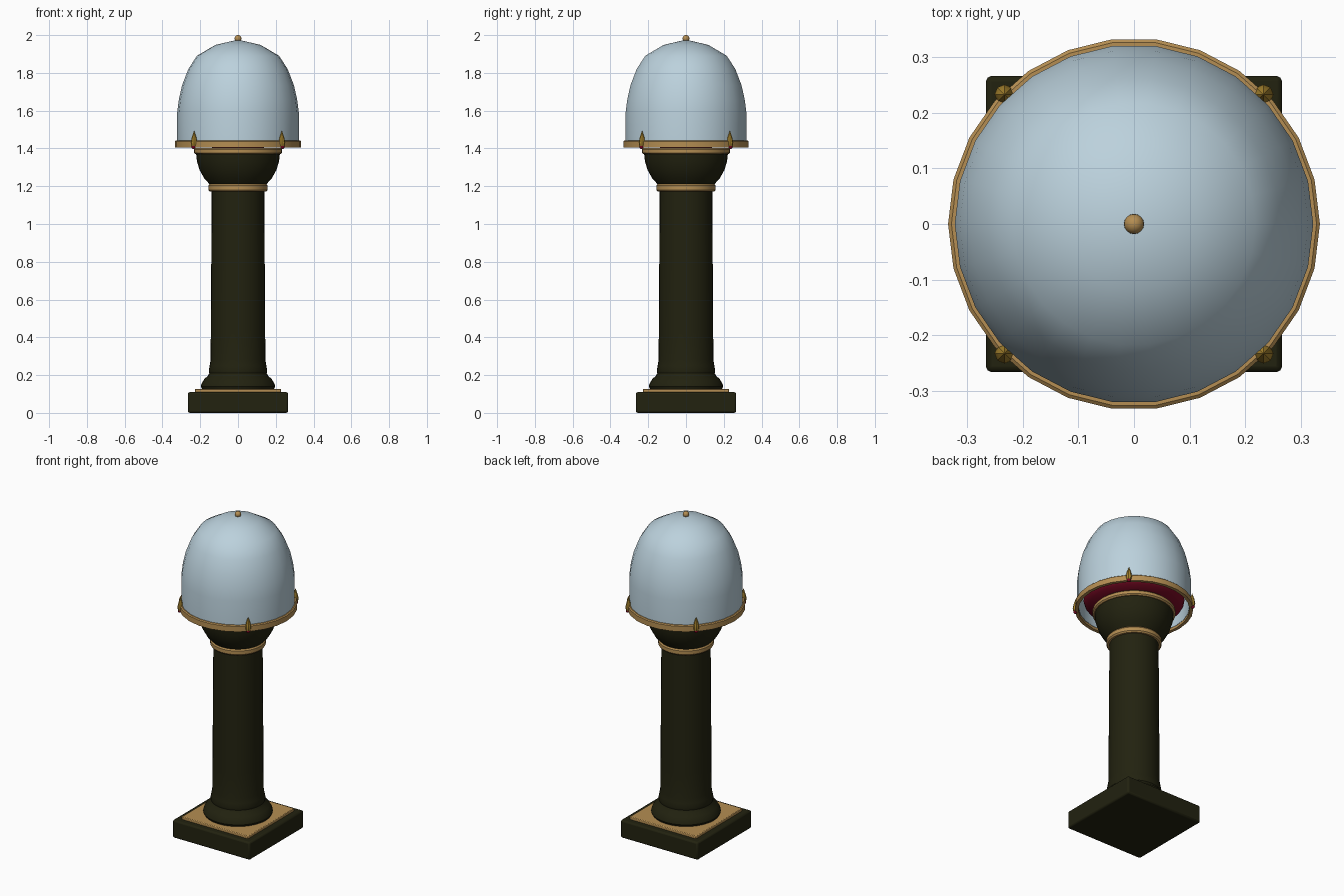
import bpy, math

if "Cube" in bpy.data.objects:
    bpy.data.objects.remove(bpy.data.objects["Cube"])

SEG = 26


def material(name, rgb):
    m = bpy.data.materials.new(name)
    m.diffuse_color = (*rgb, 1)
    m.use_nodes = True
    m.node_tree.nodes["Principled BSDF"].inputs["Base Color"].default_value = m.diffuse_color
    return m


DARK = material("dark olive", (0.016, 0.016, 0.005))
BRASS = material("brass", (0.46, 0.27, 0.085))
GOLD = material("yellow gold", (0.42, 0.25, 0.03))
GLASS = material("pale blue", (0.50, 0.64, 0.72))
RED = material("crimson", (0.20, 0.003, 0.018))


def finish(obj, name, mat, angle=35):
    obj.name = name
    obj.data.materials.append(mat)
    bpy.ops.object.select_all(action='DESELECT')
    obj.select_set(True)
    bpy.context.view_layer.objects.active = obj
    bpy.ops.object.shade_smooth_by_angle(angle=math.radians(angle))
    return obj


def lathe(name, profile, mat, seg=SEG, loc=(0, 0, 0), closed=False, angle=35):
    """Revolve (radius, height) points; radius 0 makes a pole."""
    verts, rings, faces = [], [], []
    for r, z in profile:
        n = 1 if r == 0 else seg
        rings.append([len(verts) + i for i in range(n)])
        verts += [(r * math.cos(math.tau * i / seg), r * math.sin(math.tau * i / seg), z)
                  for i in range(n)]
    pairs = list(zip(rings, rings[1:]))
    if closed:
        pairs.append((rings[-1], rings[0]))
    for a, b in pairs:
        for i in range(seg):
            j = (i + 1) % seg
            quad = [a[i % len(a)], a[j % len(a)], b[j % len(b)], b[i % len(b)]]
            faces.append(list(dict.fromkeys(quad)))
    mesh = bpy.data.meshes.new(name)
    mesh.from_pydata(verts, [], faces)
    obj = bpy.data.objects.new(name, mesh)
    bpy.context.collection.objects.link(obj)
    obj.location = loc
    return finish(obj, name, mat, angle)


def slab(name, half, z0, z1, bevel, mat):
    bpy.ops.mesh.primitive_cube_add(size=1, location=(0, 0, (z0 + z1) / 2))
    obj = bpy.context.object
    obj.scale = (2 * half, 2 * half, z1 - z0)
    bpy.ops.object.transform_apply(location=False, scale=True)
    mod = obj.modifiers.new("bevel", 'BEVEL')
    mod.width, mod.segments = bevel, 2
    return finish(obj, name, mat)


# Square foot with brass plate
slab("base", 0.266, 0.0, 0.11, 0.01, DARK)
slab("base_plate", 0.228, 0.105, 0.127, 0.004, BRASS)

# Column with moulded foot
lathe("column", [(0, 0.12), (0.19, 0.125), (0.197, 0.14), (0.193, 0.155), (0.178, 0.18),
                 (0.160, 0.195), (0.152, 0.21), (0.155, 0.225), (0.150, 0.25),
                 (0.145, 0.28), (0.144, 0.43), (0.139, 1.18), (0, 1.18)], DARK, 32)

# Brass collar, bowl and rim
lathe("collar", [(0, 1.173), (0.150, 1.173), (0.157, 1.181), (0.157, 1.203),
                 (0.150, 1.212), (0, 1.212)], BRASS, 32)
lathe("bowl", [(0, 1.205), (0.145, 1.205), (0.178, 1.24), (0.203, 1.285), (0.217, 1.33),
               (0.222, 1.375), (0, 1.375)], DARK, 32)
lathe("bowl_rim", [(0, 1.37), (0.226, 1.37), (0.234, 1.377), (0.234, 1.395),
                   (0.226, 1.403), (0, 1.403)], BRASS, 32)

# Cushion under the dome
lathe("cushion", [(0, 1.40)] + [(0.285 * math.cos(t) ** 0.6, 1.465 + 0.065 * math.sin(t))
      for t in [math.radians(a) for a in (-75, -55, -35, -17, 0, 17, 35, 55, 75)]]
      + [(0, 1.53)], RED, SEG, angle=60)

# Bell dome, open below, with a thin wall
outer = [(0.322, 1.42), (0.322, 1.59), (0.313, 1.66), (0.296, 1.735), (0.263, 1.82),
         (0.218, 1.89), (0.12, 1.948), (0, 1.976)]
inner = [(max(r - 0.01, 0), z - (0.01 if z > 1.5 else 0)) for r, z in reversed(outer)]
lathe("dome", outer + inner, GLASS, SEG, closed=True)

# Brass band around the dome's lower edge
lathe("dome_band", [(0.314, 1.405), (0.334, 1.405), (0.334, 1.438), (0.328, 1.443),
                    (0.314, 1.443)], BRASS, SEG, closed=True)

# Knob on top
bpy.ops.mesh.primitive_uv_sphere_add(segments=16, ring_count=10, radius=0.018,
                                     location=(0, 0, 1.982))
finish(bpy.context.object, "top_knob", BRASS)

# Four pointed clips with crimson beads on the diagonals
for k in range(4):
    a = math.radians(45 + 90 * k)
    x, y = 0.329 * math.cos(a), 0.329 * math.sin(a)
    lathe("clip", [(0, 1.41), (0.014, 1.412), (0.018, 1.43), (0.012, 1.46), (0, 1.495)],
          GOLD, 8, (x, y, 0))
    lathe("bead", [(0, 1.396), (0.009, 1.40), (0.012, 1.408), (0.009, 1.416), (0, 1.42)],
          RED, 8, (x * 1.01, y * 1.01, 0), angle=60)
